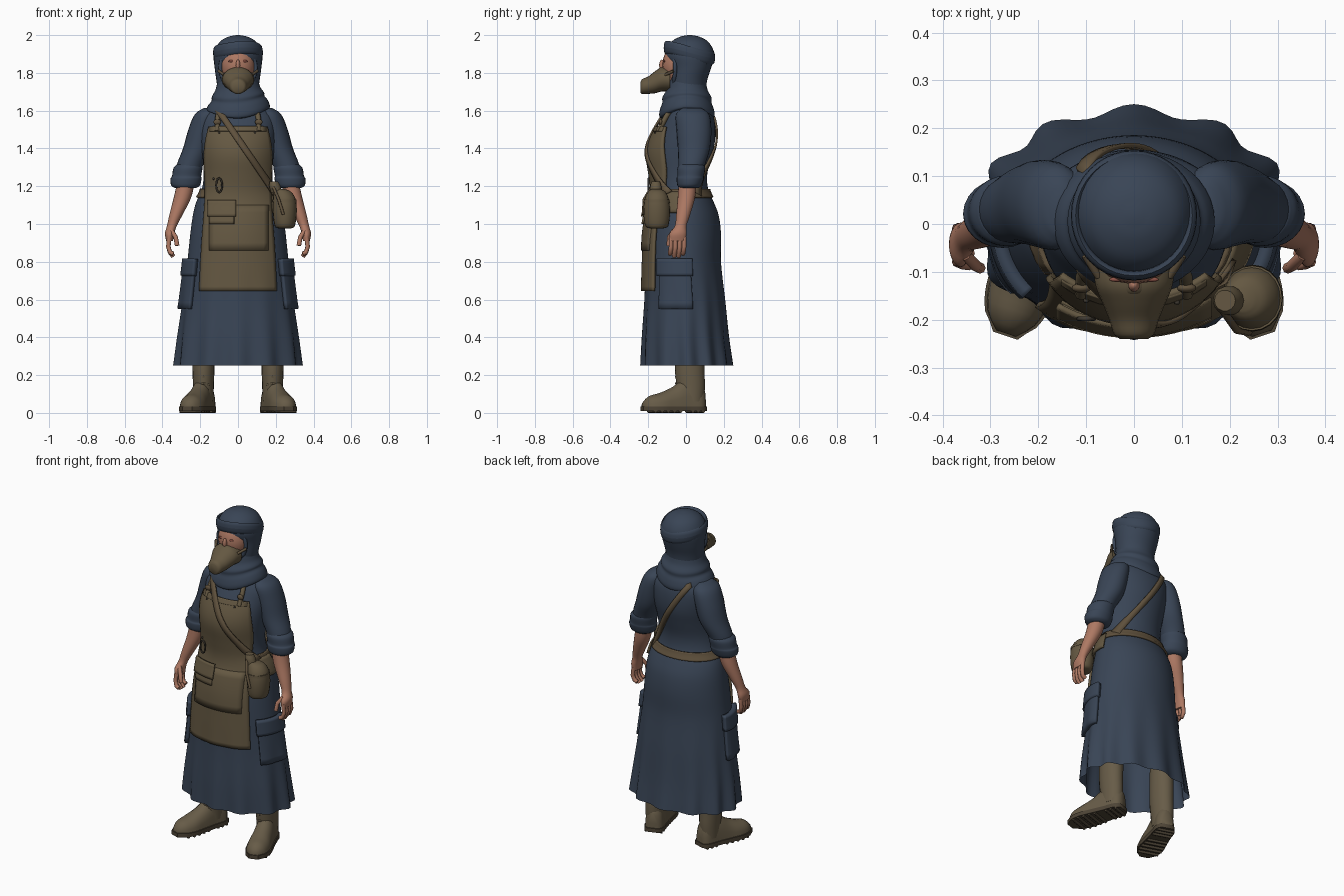
import bpy, bmesh, math
from math import sin, cos, pi, asin

if "Cube" in bpy.data.objects:
    bpy.data.objects.remove(bpy.data.objects["Cube"])


def material(name, rgb):
    m = bpy.data.materials.new(name)
    m.use_nodes = True
    m.diffuse_color = (*rgb, 1)
    m.node_tree.nodes["Principled BSDF"].inputs["Base Color"].default_value = (*rgb, 1)
    return m


BLUE = material("navy cloth", (.041, .059, .092))
TAN = material("tan canvas", (.128, .097, .054))
STRAP = material("strap leather", (.115, .082, .046))
BOOT = material("boot leather", (.135, .106, .064))
SOLE = material("dark sole", (.075, .058, .037))
SKIN = material("skin", (.42, .19, .125))
LID = material("eyelid red", (.28, .09, .065))
METAL = material("dark metal", (.05, .042, .032))


def interp(table, k):
    """Smooth lookup in rows of (key, values...)."""
    n = len(table) - 1
    i = 0
    while i < n - 1 and k > table[i + 1][0]:
        i += 1
    a, b = table[i], table[i + 1]
    p, q = table[max(i - 1, 0)], table[min(i + 2, n)]
    h = b[0] - a[0]
    s = min(max((k - a[0]) / h, 0), 1)
    out = []
    for j in range(1, len(a)):
        m0 = (b[j] - p[j]) / (b[0] - p[0]) * h
        m1 = (q[j] - a[j]) / (q[0] - a[0]) * h
        out.append((2*s**3 - 3*s*s + 1) * a[j] + (s**3 - 2*s*s + s) * m0
                   + (3*s*s - 2*s**3) * b[j] + (s**3 - s*s) * m1)
    return out


def grid(name, fn, nu, nv, mat, wrap=True, caps="", thick=0):
    """Mesh over fn(u, v); u may close into a ring, ends may be capped."""
    bm = bmesh.new()
    rows = [[bm.verts.new(fn(i / nu, j / nv)) for i in range(nu if wrap else nu + 1)]
            for j in range(nv + 1)]
    for a, b in zip(rows, rows[1:]):
        for i in range(nu):
            k = (i + 1) % len(a)
            bm.faces.new((a[i], a[k], b[k], b[i]))
    if "0" in caps:
        bm.faces.new(rows[0])
    if "1" in caps:
        bm.faces.new(rows[-1])
    bmesh.ops.recalc_face_normals(bm, faces=bm.faces)
    me = bpy.data.meshes.new(name)
    bm.to_mesh(me)
    bm.free()
    me.materials.append(mat)
    me.shade_smooth()
    me.set_sharp_from_angle(angle=math.radians(50))
    ob = bpy.data.objects.new(name, me)
    bpy.context.collection.objects.link(ob)
    if thick:
        mod = ob.modifiers.new("thickness", "SOLIDIFY")
        mod.thickness, mod.offset = thick, 0


def loft(name, rows, mat, n=20, axis="z", caps="01", sub=4):
    """Elliptical rings (x, y, z, radius a, radius b) joined smoothly."""
    table = [(i, *r) for i, r in enumerate(rows)]

    def fn(u, v):
        x, y, z, a, b = interp(table, v * (len(rows) - 1))
        c, s = a * cos(2*pi*u), b * sin(2*pi*u)
        return (x + c, y + s, z) if axis == "z" else (x + c, y, z + s)
    grid(name, fn, n, sub * (len(rows) - 1), mat, caps=caps)


def tube(name, pts, r, mat, closed=False):
    cu = bpy.data.curves.new(name, "CURVE")
    cu.dimensions = "3D"
    cu.bevel_depth, cu.bevel_resolution, cu.use_fill_caps = r, 2, True
    sp = cu.splines.new("POLY")
    sp.points.add(len(pts) - 1)
    for p, co in zip(sp.points, pts):
        p.co = (*co, 1)
    sp.use_cyclic_u = closed
    cu.materials.append(mat)
    ob = bpy.data.objects.new(name, cu)
    bpy.context.collection.objects.link(ob)


def ball(name, c, r, mat):
    grid(name, lambda u, v: (c[0] + r[0] * cos(2*pi*u) * sin(.02 + 3.1*v),
                             c[1] + r[1] * sin(2*pi*u) * sin(.02 + 3.1*v),
                             c[2] + r[2] * cos(.02 + 3.1*v)), 20, 12, mat, caps="01")


# Dress: height, half width, front y, back y
BODY = [(.25, .33, -.232, .24), (.4, .315, -.228, .222), (.6, .29, -.218, .205),
        (.8, .268, -.213, .185), (.95, .252, -.207, .185), (1.05, .238, -.19, .172),
        (1.12, .22, -.172, .145), (1.18, .192, -.168, .118), (1.26, .182, -.178, .112),
        (1.36, .188, -.192, .135), (1.43, .195, -.18, .152), (1.51, .2, -.142, .155),
        (1.58, .19, -.105, .143), (1.64, .11, -.07, .11)]


def body(t, z, off=0.0):
    w, f, b = interp(BODY, z)
    pleat = 1 + .045 * max(0, (.85 - z) / .6) ** 1.6 * cos(12 * t + .5 * sin(3 * t))
    return ((w + off) * sin(t) * pleat,
            (f + b) / 2 - ((b - f) / 2 + off) * cos(t) * pleat, z)


def front(x, z, off, back=False):
    t = asin(max(-1, min(1, x / (interp(BODY, z)[0] + off))))
    return body(pi - t if back else t, z, off)


def patch(name, t0, t1, z0, z1, off, mat, thick):
    grid(name, lambda u, v: body(t0 + (t1 - t0) * u, z0 + (z1 - z0) * v, off),
         24, 6, mat, wrap=False, thick=thick)


def apron_patch(name, x0, x1, z0, z1, off, mat, thick):
    grid(name, lambda u, v: front(x0 + (x1 - x0) * u, z0 + (z1 - z0) * v, off),
         12, 6, mat, wrap=False, thick=thick)


grid("dress", lambda u, v: body(2*pi*u, .25 + 1.39 * v), 96, 60, BLUE, caps="1")

# Apron with bib, pockets, waist belt and shoulder strap
HALF = [(.645, .205), (.9, .19), (1.1, .175), (1.2, .172), (1.35, .178), (1.45, .168), (1.515, .152)]


def apron(u, v):
    z = .645 + .87 * v
    return front((2*u - 1) * interp(HALF, z)[0], z, .014)


grid("apron", apron, 24, 36, TAN, wrap=False, thick=.014)
apron_patch("apron_wide_pocket", -.15, .16, .86, 1.1, .021, TAN, .012)
apron_patch("apron_small_pocket", -.15, -.02, 1.0, 1.1, .03, TAN, .014)
apron_patch("apron_pocket_flap", -.16, -.01, 1.04, 1.125, .041, TAN, .012)
apron_patch("bib_hem", -.15, .15, 1.49, 1.515, .02, TAN, .01)
patch("back_belt", .8, 2*pi - 1, 1.14, 1.185, .006, STRAP, .012)
patch("left_hip_panel", .75, 1.75, 1.06, 1.17, .012, TAN, .012)


def sash(back):
    off, x1 = (.009, .18) if back else (.026, .2)

    def fn(u, v):
        z = 1.61 - .45 * u + .028 * (v - .5)
        return front(-.11 + (x1 + .11) * u + .02 * (v - .5), z, off, back)
    return fn


grid("front_sash", sash(False), 24, 2, STRAP, wrap=False, thick=.01)
grid("back_sash", sash(True), 24, 2, STRAP, wrap=False, thick=.01)
tube("apron_hook", [(-.1 + .016 * cos(a * pi / 6), -.198, 1.205 + .038 * sin(a * pi / 6))
                    for a in range(12)], .005, METAL, True)
for i, (x, z) in enumerate([(-.1, 1.485), (.09, 1.485), (-.13, 1.24)]):
    ball("rivet_%d" % i, front(x, z, .024), (.006, .005, .006), METAL)

# Canteen pouch on the left hip
loft("hip_pouch", [(.248, -.155, .975, .03, .03), (.248, -.155, .99, .053, .06),
                   (.248, -.155, 1.06, .063, .07), (.246, -.155, 1.13, .06, .064),
                   (.235, -.155, 1.17, .046, .046), (.225, -.158, 1.185, .024, .024)], TAN)
loft("pouch_cap", [(.205, -.16, 1.165, .03, .03), (.195, -.16, 1.2, .03, .03),
                   (.19, -.16, 1.225, .022, .022)], TAN, 14)
loft("pouch_band", [(.247, -.155, 1.115, .064, .069), (.247, -.155, 1.13, .063, .068)], TAN)
tube("pouch_strap", [(.185, -.18, 1.2), (.215, -.222, 1.13), (.24, -.226, 1.05)], .008, STRAP)

# Hood, face and neck cowl
loft("hood", [(0, .01, 1.64, .1, .095), (0, .01, 1.75, .113, .1), (0, .022, 1.83, .124, .112),
              (0, .02, 1.9, .128, .13), (0, .02, 1.96, .1, .102), (0, .02, 1.99, .055, .055),
              (0, .02, 2, .01, .01)], BLUE, 32)
ball("face", (0, -.04, 1.84), (.09, .086, .11), SKIN)
ball("nose", (0, -.128, 1.84), (.012, .014, .03), SKIN)


def head_band(u, v):
    a, q = 2*pi*u, 2*pi*v
    r = .01 * cos(q)
    return ((.122 + r) * sin(a), .018 - (.126 + r) * cos(a),
            1.907 + .026 * cos(a) + .034 * sin(q) + .006 * sin(2 * a))


grid("head_band", head_band, 40, 12, BLUE)
tube("hood_rim", [(.094 * sin(a * pi / 12), -.08 + .022 * abs(sin(a * pi / 12)),
                   1.825 + .105 * cos(a * pi / 12)) for a in range(24)], .011, BLUE, True)
COWL = [(0, 1.755, .108, .1), (1, 1.715, .12, .11), (2, 1.685, .138, .13), (3, 1.665, .14, .13),
        (4, 1.645, .156, .14), (5, 1.62, .168, .147), (6, 1.607, .165, .142), (7, 1.61, .14, .12)]


def cowl(u, v):
    a = 2*pi*u
    z, w, d = interp(COWL, 7 * v)
    z -= .052 * v * abs(cos(a)) ** 2 - .014 * sin(a) * sin(pi * v)
    return (w * sin(a), .005 - d * cos(a), z)


grid("cowl", cowl, 40, 28, BLUE)

# Breathing mask
loft("mask", [(0, -.085, 1.765, .086, .064), (0, -.13, 1.765, .08, .064),
              (0, -.165, 1.75, .066, .058), (0, -.2, 1.735, .052, .046),
              (0, -.23, 1.728, .042, .04), (0, -.24, 1.725, .03, .03)], TAN, axis="y")
loft("mask_bridge", [(0, -.1, 1.805, .045, .028), (0, -.14, 1.8, .028, .028),
                     (0, -.155, 1.79, .012, .014)], TAN, 12, "y")

# Boot length profile: distance forward, half width, height
FOOT = [(-.08, .03, .1), (-.06, .05, .13), (.02, .055, .16), (.1, .062, .11),
        (.17, .067, .08), (.23, .052, .062), (.262, .022, .03)]

for side, s in (("left", 1), ("right", -1)):
    def place(x, f, z, s=s):
        a = .32
        return (s * (.185 + x * cos(a) + f * sin(a)), .02 - f * cos(a) + x * sin(a), z)

    def upper(u, v):
        f = -.08 + .342 * v
        w, h = interp(FOOT, f)
        return place(w * cos(2*pi*u), f, .025 + h * max(0, sin(2*pi*u)) ** .8)

    def sole(u, v):
        f = -.085 + .352 * v
        w = interp(FOOT, f)[0] + .005
        c, d = cos(2*pi*u + pi/4), sin(2*pi*u + pi/4)
        return place(w * max(-1, min(1, 1.42 * c)), f, .023 + .012 * max(-1, min(1, 1.42 * d)))

    grid(side + "_boot_foot", upper, 20, 20, BOOT, caps="01")
    grid(side + "_boot_sole", sole, 4, 20, SOLE, caps="01")
    for i, f in enumerate([-.06, -.03, 0, .07, .105, .14, .175, .21]):
        w = interp(FOOT, f)[0]
        tube("%s_tread_%d" % (side, i), [place(-w, f, .009), place(w, f, .009)], .009, SOLE)
    x = .183 * s
    loft(side + "_boot_shaft", [(x, .025, .06, .053, .07), (x, .025, .14, .055, .075),
                                (x, .02, .22, .058, .078), (x, .02, .32, .06, .078),
                                (x, .02, .5, .06, .07)], BOOT)
    for i in range(3):
        z = .15 + .035 * i
        tube("%s_lace_%d" % (side, i), [(x - .03, -.035, z), (x, -.054, z + .006),
                                        (x + .03, -.035, z)], .005, BOOT)

    # Sleeve with rolled cuff
    loft(side + "_sleeve", [(.15 * s, .03, 1.615, .03, .05), (.163 * s, .035, 1.58, .066, .088),
                            (.188 * s, .042, 1.5, .075, .092), (.215 * s, .042, 1.4, .076, .085),
                            (.255 * s, .03, 1.31, .07, .07), (.272 * s, .02, 1.23, .06, .058)], BLUE, 24)
    loft(side + "_cuff", [(.258 * s, .03, 1.315, .066, .066), (.265 * s, .028, 1.295, .077, .074),
                          (.272 * s, .025, 1.255, .077, .07), (.275 * s, .022, 1.24, .082, .072),
                          (.278 * s, .018, 1.205, .076, .064), (.278 * s, .016, 1.19, .055, .05)], BLUE, 24)

    # Forearm and hand
    loft(side + "_forearm", [(.272 * s, .01, 1.24, .046, .048), (.294 * s, .002, 1.14, .046, .046),
                             (.328 * s, -.015, 1.05, .035, .037), (.35 * s, -.028, .99, .026, .031),
                             (.362 * s, -.042, .95, .025, .045), (.362 * s, -.046, .91, .018, .044)], SKIN)
    for i in range(4):
        y, low = -.079 + .023 * i, .828 + (.014 if i in (0, 3) else 0)
        tube("%s_finger_%d" % (side, i), [(.363 * s, y, .93), (.369 * s, y, .88),
                                          (.36 * s, y - .004, .85), (.342 * s, y - .006, low)], .012, SKIN)
    tube(side + "_thumb", [(.352 * s, -.065, .965), (.33 * s, -.088, .93), (.322 * s, -.092, .885)], .012, SKIN)

    # Cargo pocket, bib strap and buckle, eye, mask strap
    lo, hi = sorted((.95 * s, 1.74 * s))
    patch(side + "_cargo_pocket", lo, hi, .55, .75, .008, BLUE, .026)
    patch(side + "_cargo_flap", lo - .04, hi + .04, .725, .815, .014, BLUE, .03)
    tube(side + "_bib_strap", [front(.11 * s, 1.49, .018), front(.108 * s, 1.56, .014),
                               front(.1 * s, 1.6, .012), (.095 * s, -.02, 1.65)], .014, TAN)
    ball(side + "_strap_buckle", front(.11 * s, 1.54, .028), (.02, .01, .016), STRAP)
    ball(side + "_eye", (.036 * s, -.116, 1.862), (.016, .005, .006), LID)
    tube(side + "_mask_strap", [(.074 * s, -.11, 1.79), (.102 * s, -.066, 1.81)], .008, STRAP)
